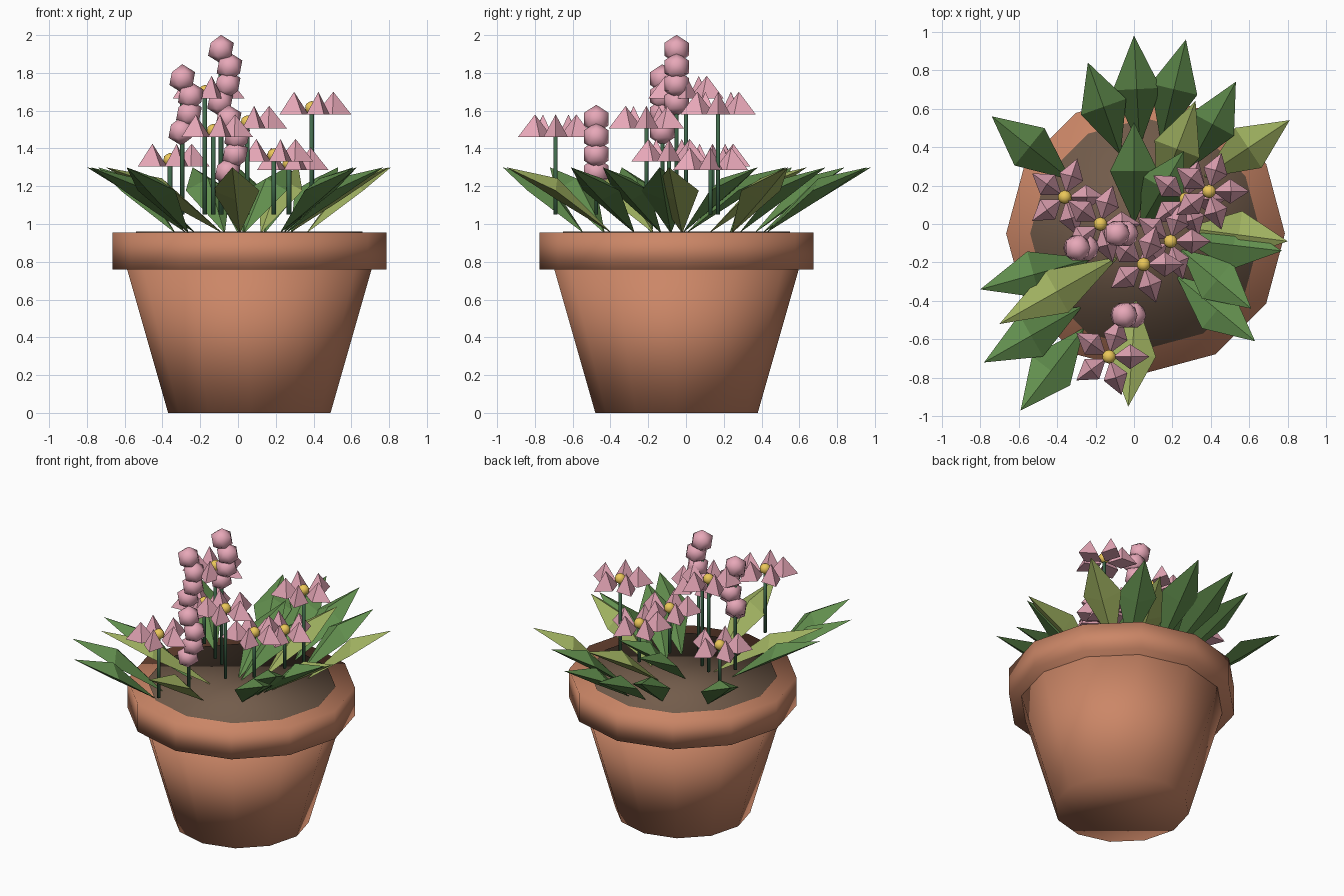
import bpy
from math import sin, cos, pi
from mathutils import Vector

if "Cube" in bpy.data.objects:
    bpy.data.objects.remove(bpy.data.objects["Cube"])


def material(name, rgb):
    m = bpy.data.materials.new(name)
    m.diffuse_color = (*rgb, 1)
    m.use_nodes = True
    m.node_tree.nodes["Principled BSDF"].inputs["Base Color"].default_value = m.diffuse_color
    return m


CLAY = material("terracotta", (0.60, 0.24, 0.135))
SOIL = material("soil_brown", (0.17, 0.107, 0.07))
GREEN = material("leaf_green", (0.12, 0.27, 0.075))
LIGHT = material("leaf_light", (0.34, 0.43, 0.115))
STEM = material("stem_green", (0.05, 0.14, 0.07))
PINK = material("petal_pink", (0.80, 0.39, 0.48))
GOLD = material("flower_gold", (0.83, 0.57, 0.10))


def mesh_object(name, verts, faces, mat):
    me = bpy.data.meshes.new(name)
    me.from_pydata([tuple(v) for v in verts], [], faces)
    me.materials.append(mat)
    ob = bpy.data.objects.new(name, me)
    bpy.context.collection.objects.link(ob)
    return ob


def lathe(name, profile, center, n, mat):
    """Revolve (radius, z) points and cap both ends."""
    cx, cy = center
    verts = [(cx + r * cos(2 * pi * i / n), cy + r * sin(2 * pi * i / n), z)
             for r, z in profile for i in range(n)]
    faces = [(k * n + i, k * n + (i + 1) % n, (k + 1) * n + (i + 1) % n, (k + 1) * n + i)
             for k in range(len(profile) - 1) for i in range(n)]
    faces.append(tuple(reversed(range(n))))
    faces.append(tuple(range(len(verts) - n, len(verts))))
    return mesh_object(name, verts, faces, mat)


def smooth(ob):
    ob.data.polygons.foreach_set("use_smooth", [True] * len(ob.data.polygons))
    ob.data.update()


# Pot, rim and soil: twelve sides, softly shaded all over
C = (0.06, -0.05)
smooth(lathe("pot_body", [(0.43, 0), (0.65, 0.77)], C, 12, CLAY))
smooth(lathe("pot_rim", [(0.725, 0.76), (0.725, 0.955)], C, 12, CLAY))
smooth(lathe("soil", [(0.6, 0.94), (0.6, 0.96)], C, 12, SOIL))


# Leaves: ridged diamond blades, given as base xy, tip xy, material
def leaf(i, bx, by, tx, ty, mat):
    base, tip = Vector((bx, by, 0.95)), Vector((tx, ty, 1.3))
    d = (tip - base).to_2d().normalized()
    side = Vector((-d.y, d.x, 0)) * 0.125
    mid = base.lerp(tip, 0.52)
    up = Vector((0, 0, 1))
    verts = [base, mid + side + up * 0.045, mid + up * 0.11,
             mid - side + up * 0.045, mid - up * 0.005, tip]
    faces = []
    for a, b in ((1, 2), (2, 3), (3, 4), (4, 1)):
        faces += [(0, b, a), (a, b, 5)]
    mesh_object(f"leaf_{i}", verts, [f[::-1] for f in faces], mat)


LEAVES = [
    (0.03, 0.40, 0.00, 0.98, GREEN), (0.14, 0.42, 0.27, 0.96, GREEN),
    (0.28, 0.28, 0.53, 0.74, GREEN), (0.36, 0.24, 0.81, 0.54, LIGHT),
    (0.27, -0.02, 0.80, -0.09, LIGHT), (0.25, -0.08, 0.77, -0.14, GREEN),
    (0.24, -0.13, 0.61, -0.44, GREEN), (0.22, -0.27, 0.63, -0.61, GREEN),
    (0.01, -0.39, -0.03, -0.95, LIGHT), (-0.26, -0.54, -0.59, -0.97, GREEN),
    (-0.27, -0.43, -0.78, -0.72, GREEN), (-0.08, -0.17, -0.70, -0.52, LIGHT),
    (-0.22, -0.18, -0.80, -0.34, GREEN), (-0.33, 0.23, -0.74, 0.56, GREEN),
    (-0.07, 0.36, -0.24, 0.84, GREEN), (0.00, 0.00, 0.00, 0.53, GREEN),
    (0.12, 0.12, 0.32, 0.64, LIGHT), (0.03, -0.02, 0.26, 0.38, GREEN),
]
for i, args in enumerate(LEAVES):
    leaf(i, *args)


def ball(name, radius, loc, mat, sub):
    bpy.ops.mesh.primitive_ico_sphere_add(subdivisions=sub, radius=radius, location=loc)
    ob = bpy.context.object
    ob.name = name
    ob.data.materials.append(mat)
    smooth(ob)


# Flowers: five pyramid petals, a golden centre and a thin stem
def flower(i, x, y, z):
    verts, faces = [], []
    for k in range(5):
        a = 2 * pi * k / 5
        for r, s, h in [(0.02, 0, -0.035), (0.11, -0.065, -0.035), (0.21, 0, -0.035),
                        (0.11, 0.065, -0.035), (0.115, 0, 0.085)]:
            verts.append((x + r * cos(a) - s * sin(a), y + r * sin(a) + s * cos(a), z + h))
        b = 5 * k
        faces += [(b + j, b + (j + 1) % 4, b + 4) for j in range(4)]
        faces.append((b + 3, b + 2, b + 1, b))
    mesh_object(f"petals_{i}", verts, faces, PINK)
    ball(f"flower_centre_{i}", 0.036, (x, y, z), GOLD, 2)
    smooth(lathe(f"flower_stem_{i}", [(0.012, 1.05), (0.012, z)], (x, y), 6, STEM))


for i, p in enumerate([(-0.36, 0.14, 1.34), (-0.175, 0, 1.70), (0.05, -0.21, 1.54),
                       (0.19, -0.09, 1.365), (0.39, 0.17, 1.615),
                       (-0.13, -0.69, 1.495), (0.27, 0.13, 1.32)]):
    flower(i, *p)


# Bud spikes: stacked beads, staggered sideways
for i, (x, y, z) in enumerate([(-0.295, -0.125, 1.77), (-0.09, -0.05, 1.925),
                               (-0.05, -0.475, 1.555)]):
    for k, dx in enumerate((0, 0.045, 0.035, -0.005)):
        ball(f"bud_{i}_{k}", 0.076, (x + dx, y, z - 0.093 * k), PINK, 1)
    smooth(lathe(f"bud_stem_{i}", [(0.012, 1.05), (0.012, z)], (x, y), 6, STEM))
